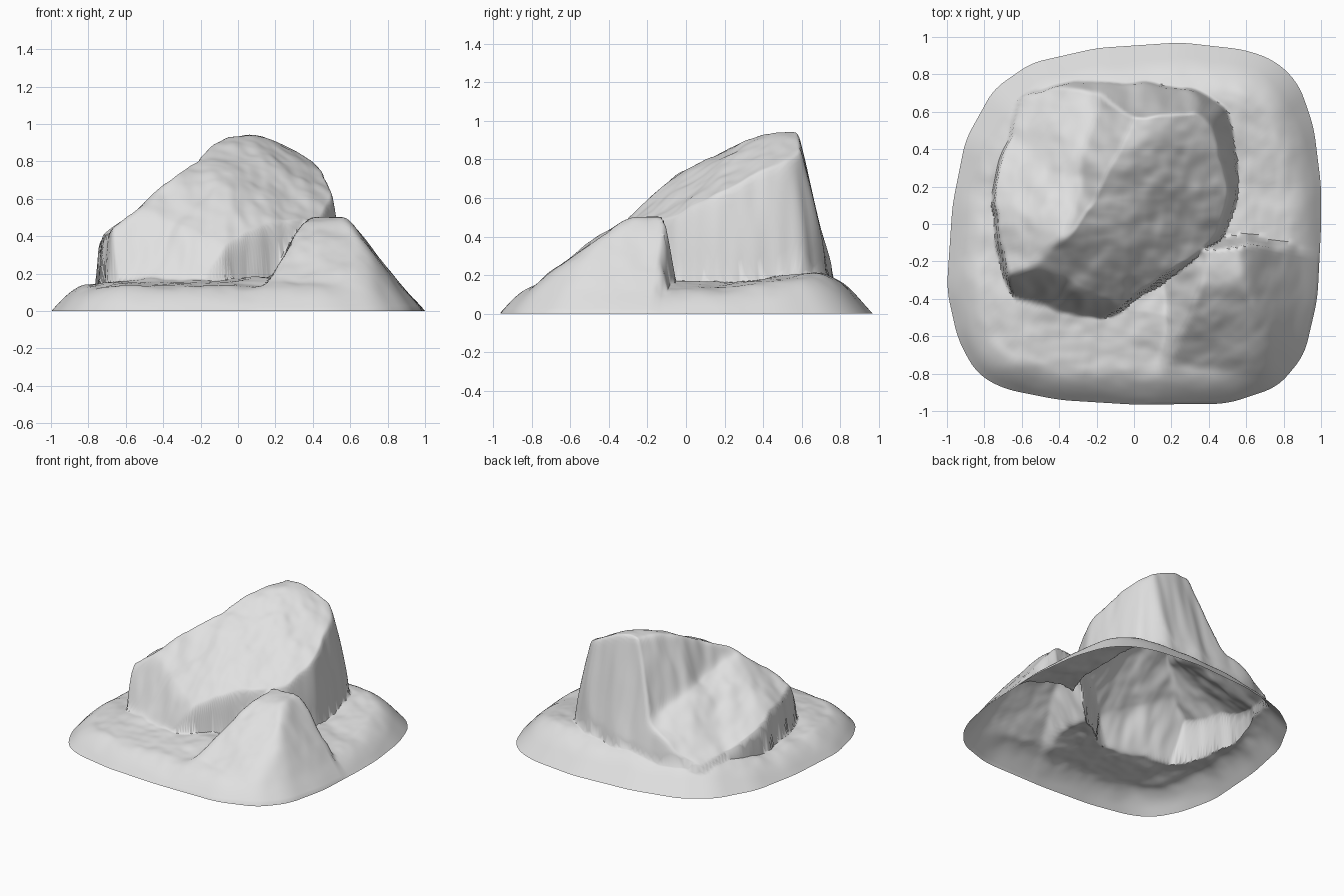
import bpy, bmesh, math
from mathutils import Vector, noise

cube = bpy.data.objects.get("Cube")
if cube:
    bpy.data.objects.remove(cube, do_unlink=True)

RINGS, SEGMENTS = 120, 220

# Rim of the skirt and footprint of the boulder, both counter-clockwise
RIM = [(1, 0), (1, .2), (.96, .52), (.88, .75), (.76, .87), (.6, .93), (.25, .97),
       (-.2, .94), (-.55, .86), (-.75, .72), (-.9, .45), (-.97, .1), (-1, -.35),
       (-.94, -.62), (-.84, -.8), (-.7, -.88), (-.4, -.94), (0, -.965), (.5, -.96),
       (.77, -.87), (.91, -.7), (.98, -.4)]
FOOTPRINT = [(.54, .1), (.56, .45), (.48, .62), (.28, .74), (-.35, .76), (-.6, .68),
             (-.73, .3), (-.75, -.1), (-.65, -.38), (-.45, -.5), (-.15, -.51),
             (.2, -.31), (.47, -.07)]


def smin(k, first, *rest):
    """Minimum with rounded creases of width k."""
    for b in rest:
        h = max(k - abs(first - b), 0) / k
        first = min(first, b) - h * h * k / 4
    return first


def smax(k, *values):
    return -smin(k, *[-v for v in values])


def rough(x, y, scale, seed):
    return noise.fractal(Vector((x * scale, y * scale, seed)), 1.1, 2.0, 3)


def edge_distance(a, b, x, y):
    """Distance to the left of the line from a to b."""
    dx, dy = b[0] - a[0], b[1] - a[1]
    return (dx * (y - a[1]) - dy * (x - a[0])) / math.hypot(dx, dy)


def rim_radius(angle):
    ray = Vector((math.cos(angle), math.sin(angle)))
    for a, b in zip(RIM, RIM[1:] + RIM[:1]):
        a, b = Vector(a), Vector(b)
        if a.cross(ray) >= -1e-9 and ray.cross(b) > 0 and a.dot(ray) > 0:
            return a.cross(b) / ray.cross(b - a)
    return 1.0


# Sloping apron easing into a shelf that is higher at the back
def skirt(x, y, d):
    rise = .06 * max(0, min(1, (y - .2) / .5))
    shelf = .11 + .12 * min(d, .5) + rise + .02 * rough(x, y, 4, 7)
    return smin(.08, 1.1 * d, shelf)


# Small hump at the front with an abrupt back
def mound(x, y, d):
    back = -.06 - .3 * max(0, x - .6)
    return smin(.06, .5, .51 + .75 * (y + .3), .43 - 1.2 * (x - .65),
                .15 + 1.7 * (x - .16), .15 + 6 * (back - y), 1.25 * d)


# Large boulder: steep wall, tilted front, low slab on one side and a peak
def boulder(x, y):
    pairs = zip(FOOTPRINT, FOOTPRINT[1:] + FOOTPRINT[:1])
    d = smin(.03, *[edge_distance(a, b, x, y) for a, b in pairs])
    wall = .15 + (2.7 * d ** .6 if d > 0 else 10 * d)
    toe = .14 + 2.2 * edge_distance((-.65, -.4), (-.15, -.53), x, y)
    front = smin(.06, .935, .76 + .43 * y, .76 + .93 * y,
                 .95 - .43 * (x - .1) + .6 * (y - .45))
    back = .9 - 4 * (y - .58)
    shoulder = .94 - .55 * (x - .14)
    slab = smin(.05, .73 + .65 * (x + .12) - .5 * (y - .17), .51 + .9 * (x + .6))
    cliff = .72 + 2.4 * edge_distance((-.07, .65), (-.28, .1), x, y)
    return smin(.04, wall, toe, front, back, shoulder, smax(.03, slab, cliff))


def height(x, y, d):
    fade = min(1, d / .2)
    wx = x + .03 * fade * rough(x, y, 3.5, 1)
    wy = y + .03 * fade * rough(x, y, 3.5, 4)
    stone = boulder(wx, wy) + .018 * rough(x, y, 4, 2)
    hump = mound(wx, wy, d) + .01 * fade * rough(x, y, 5, 3)
    return smax(.03, skirt(x, y, d), hump, stone)


# Rim radii, softened so the outline has no corners
raw = [rim_radius(2 * math.pi * i / SEGMENTS) for i in range(SEGMENTS)]
radii = [sum(raw[(i + j) % SEGMENTS] for j in range(-2, 3)) / 5 for i in range(SEGMENTS)]

# Open shell of rings from the centre to the rim
bm = bmesh.new()
centre = bm.verts.new((0, 0, height(0, 0, 1)))
rings = []
for r in range(1, RINGS + 1):
    ring = []
    for s, radius in enumerate(radii):
        angle = 2 * math.pi * s / SEGMENTS
        t = r / RINGS
        x, y = radius * t * math.cos(angle), radius * t * math.sin(angle)
        z = 0 if r == RINGS else max(0, height(x, y, radius * (1 - t)))
        ring.append(bm.verts.new((x, y, z)))
    rings.append(ring)
for s in range(SEGMENTS):
    n = (s + 1) % SEGMENTS
    bm.faces.new((centre, rings[0][s], rings[0][n]))
    for inner, outer in zip(rings, rings[1:]):
        bm.faces.new((inner[s], outer[s], outer[n], inner[n]))

mesh = bpy.data.meshes.new("rock_outcrop")
bm.to_mesh(mesh)
bm.free()
rock = bpy.data.objects.new("rock_outcrop", mesh)
bpy.context.collection.objects.link(rock)

# Pale grey stone
stone = bpy.data.materials.new("pale_grey_stone")
stone.use_nodes = True
colour = (.75, .75, .75, 1)
stone.diffuse_color = colour
for node in stone.node_tree.nodes:
    if node.type == 'BSDF_PRINCIPLED':
        node.inputs["Base Color"].default_value = colour
        node.inputs["Roughness"].default_value = .9
mesh.materials.append(stone)

bpy.context.view_layer.objects.active = rock
rock.select_set(True)
bpy.ops.object.shade_smooth_by_angle(angle=math.radians(60))
